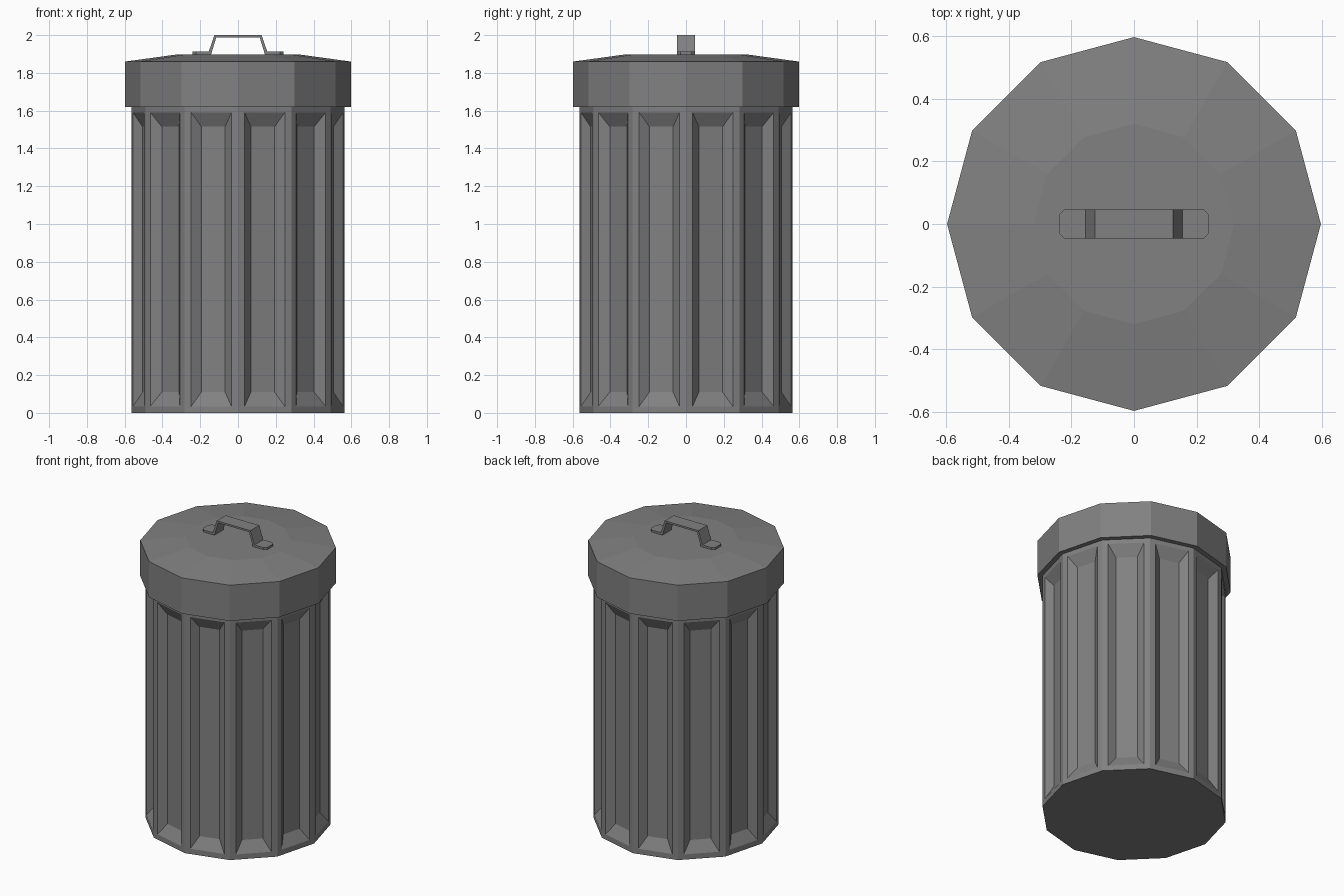
import bpy, bmesh, math
from mathutils import Vector

if "Cube" in bpy.data.objects:
    bpy.data.objects.remove(bpy.data.objects["Cube"])

grey = bpy.data.materials.new("galvanised_grey")
grey.diffuse_color = (0.22, 0.22, 0.22, 1)
grey.use_nodes = True
grey.node_tree.nodes["Principled BSDF"].inputs["Base Color"].default_value = grey.diffuse_color
SIDES = 12


def finish(name, bm):
    bmesh.ops.recalc_face_normals(bm, faces=bm.faces)
    me = bpy.data.meshes.new(name)
    bm.to_mesh(me)
    bm.free()
    me.materials.append(grey)
    ob = bpy.data.objects.new(name, me)
    bpy.context.collection.objects.link(ob)
    return ob


def ring(bm, r, z):
    return [bm.verts.new((r * math.cos(math.tau * i / SIDES),
                          r * math.sin(math.tau * i / SIDES), z)) for i in range(SIDES)]


def stack(bm, levels):
    """Closed 12-sided solid through (radius, z) levels; returns side faces."""
    rings = [ring(bm, r, z) for r, z in levels]
    sides = []
    for a, b in zip(rings, rings[1:]):
        for i in range(SIDES):
            j = (i + 1) % SIDES
            sides.append(bm.faces.new((a[i], a[j], b[j], b[i])))
    bm.faces.new(rings[0][::-1])
    bm.faces.new(rings[-1])
    return sides


# Bin body with a recessed panel in every side
bm = bmesh.new()
sides = stack(bm, [(0.565, 0), (0.565, 1.625)])
for f in sides:
    n = f.normal.copy() if f.normal.length else Vector()
    f.normal_update()
    n = f.normal.copy()
    c = f.calc_center_median()
    t = Vector((-n.y, n.x, 0))
    loops = [list(f.verts)]
    for half_w, z0, z1, depth in ((0.11, 0.035, 1.59, 0), (0.065, 0.11, 1.515, 0.04)):
        loops.append([])
        for s, z in ((-1, z0), (1, z0), (1, z1), (-1, z1)):
            p = c + t * s * half_w - n * depth
            loops[-1].append(bm.verts.new((p.x, p.y, z)))
    bm.faces.remove(f)
    for a, b in zip(loops, loops[1:]):
        for i in range(4):
            j = (i + 1) % 4
            bm.faces.new((a[i], a[j], b[j], b[i]))
    bm.faces.new(loops[-1])
finish("bin_body", bm)

# Lid with straight rim and shallow sloped top
bm = bmesh.new()
stack(bm, [(0.597, 1.62), (0.597, 1.86), (0.32, 1.898)])
finish("lid", bm)

# Bent strap handle with chamfered feet
half = [(0.125, 2.0), (0.155, 1.912), (0.24, 1.912)]
under = [(0.24, 1.896), (0.143, 1.896), (0.115, 1.988)]
right = half + under
profile = half + under + [(-x, z) for x, z in reversed(right)]
bm = bmesh.new()
face = bm.faces.new([bm.verts.new((x, -0.047, z)) for x, z in profile])
ext = bmesh.ops.extrude_face_region(bm, geom=[face])
bmesh.ops.translate(bm, vec=(0, 0.094, 0),
                    verts=[v for v in ext["geom"] if isinstance(v, bmesh.types.BMVert)])
corners = [e for e in bm.edges if all(abs(v.co.x) > 0.235 for v in e.verts)
           and abs(e.verts[0].co.z - e.verts[1].co.z) > 0.01]
bmesh.ops.bevel(bm, geom=corners, offset=0.018, segments=1, affect='EDGES')
finish("lid_handle", bm)
